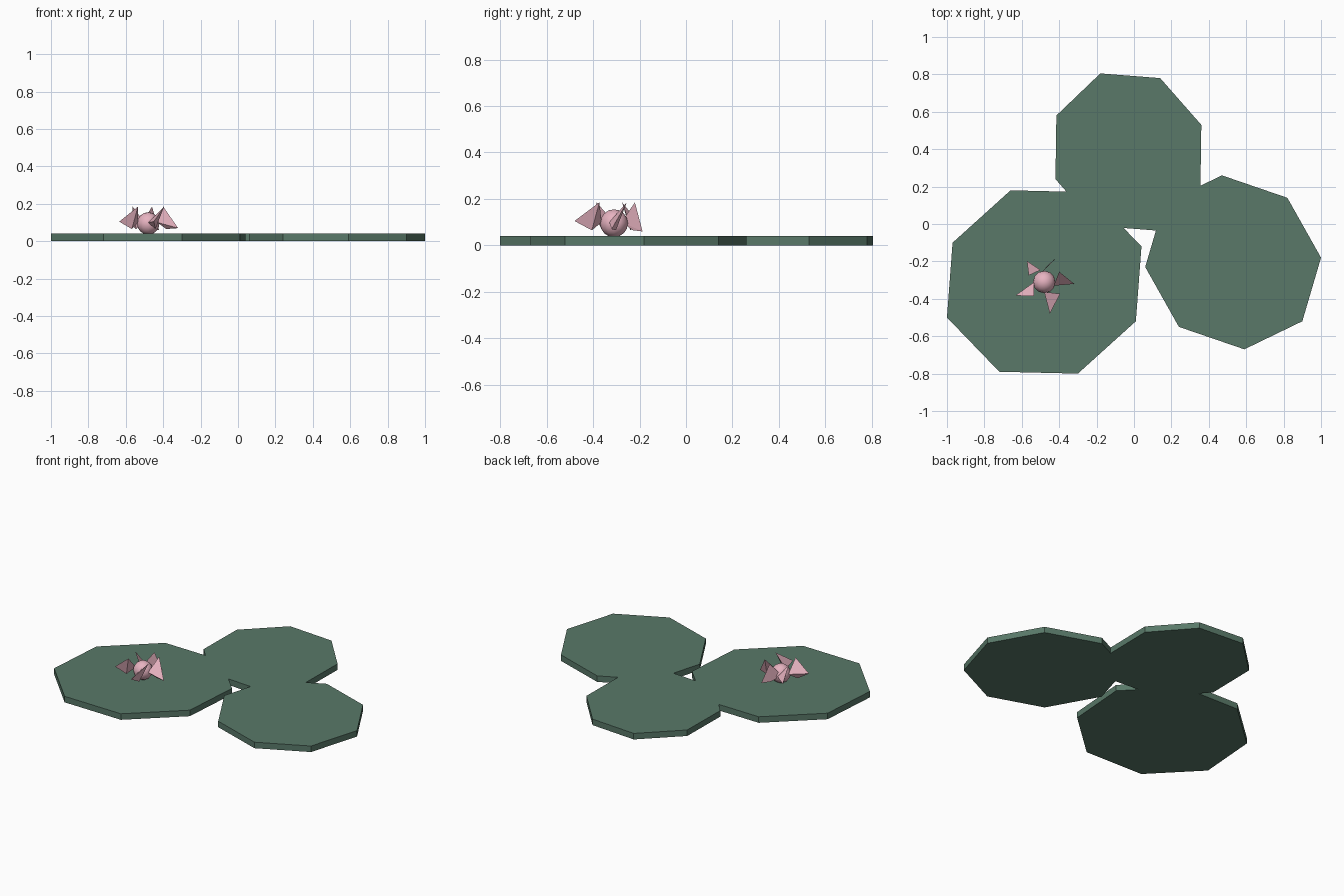
import bpy, bmesh
from mathutils import Vector

if "Cube" in bpy.data.objects:
    bpy.data.objects.remove(bpy.data.objects["Cube"])

def material(name, rgb):
    m = bpy.data.materials.new(name)
    m.diffuse_color = (*rgb, 1)
    m.use_nodes = True
    m.node_tree.nodes["Principled BSDF"].inputs["Base Color"].default_value = m.diffuse_color
    return m

green = material("leaf_green", (0.10, 0.19, 0.14))
pink = material("petal_pink", (0.80, 0.45, 0.53))

def finish(bm, name, mat):
    bmesh.ops.recalc_face_normals(bm, faces=bm.faces)
    me = bpy.data.meshes.new(name)
    bm.to_mesh(me)
    bm.free()
    me.materials.append(mat)
    ob = bpy.data.objects.new(name, me)
    bpy.context.collection.objects.link(ob)
    return ob

# Floating pads: half an octagon around the centre, the rest by point symmetry
def pad(name, centre, half):
    ring = half + [(-x, -y) for x, y in half]
    bm = bmesh.new()
    face = bm.faces.new([bm.verts.new((centre[0] + x, centre[1] + y, 0)) for x, y in ring])
    ext = bmesh.ops.extrude_face_region(bm, geom=[face], use_keep_orig=True)
    top = [v for v in ext["geom"] if isinstance(v, bmesh.types.BMVert)]
    bmesh.ops.translate(bm, verts=top, vec=(0, 0, 0.04))
    finish(bm, name, green)

pad("large_pad", (-0.48, -0.31), [(0.52, 0.19), (0.24, 0.48), (-0.18, 0.49), (-0.49, 0.21)])
pad("back_pad", (-0.03, 0.385), [(0.39, 0.145), (0.17, 0.395), (-0.15, 0.42), (-0.385, 0.195)])
pad("right_pad", (0.53, -0.205), [(0.47, 0.025), (0.29, 0.345), (-0.06, 0.465), (-0.37, 0.315)])

# Flower heart
centre = Vector((-0.48, -0.31, 0))
bm = bmesh.new()
bmesh.ops.create_uvsphere(bm, u_segments=12, v_segments=8, radius=0.06)
bmesh.ops.translate(bm, verts=bm.verts, vec=centre + Vector((0, 0, 0.095)))
heart = finish(bm, "flower_heart", pink)
for p in heart.data.polygons:
    p.use_smooth = True

# Petals: outer corner, raised tip, inner corner (offsets from the flower heart)
petals = [
    ((0.16, -0.01, 0.07), (0.08, 0.055), (0.05, -0.02)),
    ((0.058, 0.123, 0.06), (0.02, 0.09), (-0.03, 0.032)),
    ((-0.092, 0.112, 0.09), (-0.083, 0.035), (-0.02, 0.064)),
    ((-0.155, -0.073, 0.105), (-0.055, -0.075), (-0.053, 0.0)),
    ((0.03, -0.17, 0.105), (0.085, -0.063), (0.0, -0.053)),
]
for i, (outer, tip, inner) in enumerate(petals):
    bm = bmesh.new()
    o, t, n = Vector(outer), Vector((*tip, 0.185)), Vector((*inner, 0.10))
    low = (o + t + n) / 3
    low.z = 0.065
    v = [bm.verts.new(centre + p) for p in (o, t, n, low)]
    for a, b, c in ((0, 1, 2), (0, 1, 3), (1, 2, 3), (0, 2, 3)):
        bm.faces.new((v[a], v[b], v[c]))
    finish(bm, f"petal_{i + 1}", pink)
